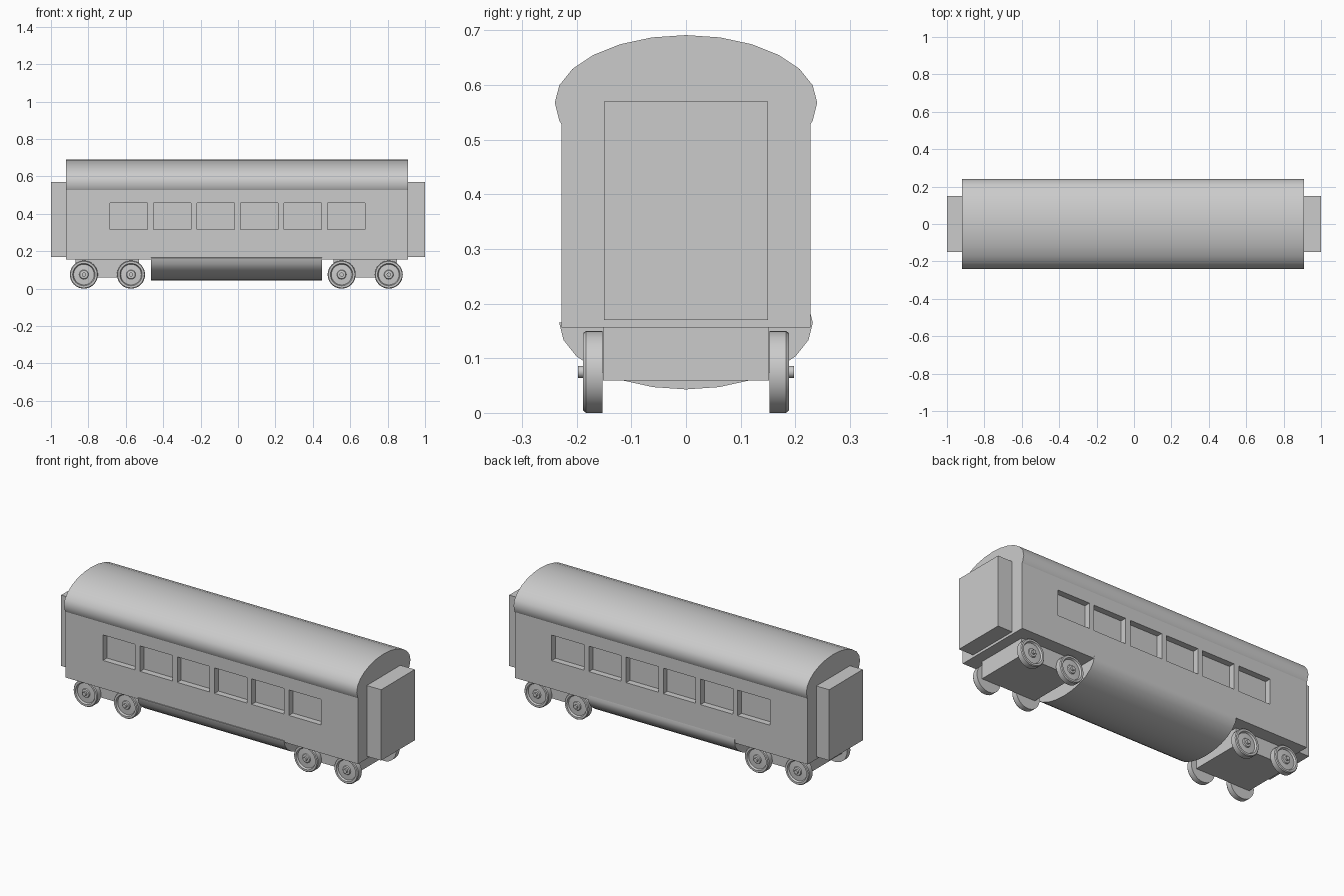
import bpy, bmesh, math
from mathutils import Vector

if "Cube" in bpy.data.objects:
    bpy.data.objects.remove(bpy.data.objects["Cube"])

X0, X1 = -0.92, 0.91          # carriage body ends
HALF_W = 0.228


def finish(name, bm, smooth=False):
    bmesh.ops.recalc_face_normals(bm, faces=bm.faces)
    me = bpy.data.meshes.new(name)
    bm.to_mesh(me)
    bm.free()
    ob = bpy.data.objects.new(name, me)
    bpy.context.collection.objects.link(ob)
    bpy.ops.object.select_all(action='DESELECT')
    ob.select_set(True)
    bpy.context.view_layer.objects.active = ob
    if smooth:
        bpy.ops.object.shade_smooth_by_angle(angle=math.radians(35))
    return ob


def add_box(bm, lo, hi):
    lo, hi = Vector(lo), Vector(hi)
    for v in bmesh.ops.create_cube(bm, size=1)['verts']:
        v.co = (lo + hi) / 2 + v.co * (hi - lo)


def box(name, lo, hi):
    bm = bmesh.new()
    add_box(bm, lo, hi)
    return finish(name, bm)


def extrude_x(name, profile, x0, x1):
    bm = bmesh.new()
    face = bm.faces.new([bm.verts.new((x0, y, z)) for y, z in profile])
    new = bmesh.ops.extrude_face_region(bm, geom=[face], use_keep_orig=True)['geom']
    for v in new:
        if isinstance(v, bmesh.types.BMVert):
            v.co.x = x1
    return finish(name, bm, True)


def arc(a, b, cz, start, end):
    return [(a * math.cos(math.radians(d)), cz + b * math.sin(math.radians(d)))
            for d in range(start, end + 1, 15)]


def lathe_y(name, profile, cx, cz, side, n=32):
    bm = bmesh.new()
    rings = [[bm.verts.new((cx + r * math.cos(i * math.tau / n), side * y,
                            cz + r * math.sin(i * math.tau / n)))
              for i in range(n)] for r, y in profile]
    for a, b in zip(rings, rings[1:]):
        for i in range(n):
            j = (i + 1) % n
            bm.faces.new((a[i], a[j], b[j], b[i]))
    bm.faces.new(rings[0])
    bm.faces.new(rings[-1])
    return finish(name, bm, True)


# Carriage body with recessed windows on both sides
body = box("carriage_body", (X0, -HALF_W, 0.156), (X1, HALF_W, 0.53))
bm = bmesh.new()
for i in range(6):
    cx = -0.0025 + (i - 2.5) * 0.2325
    for s in (-1, 1):
        ys = sorted((s * 0.193, s * 0.3))
        add_box(bm, (cx - 0.101, ys[0], 0.315), (cx + 0.101, ys[1], 0.459))
cutter = finish("window_cutter", bm)
cutter.hide_render = True
mod = body.modifiers.new("windows", 'BOOLEAN')
mod.operation = 'DIFFERENCE'
mod.solver = 'EXACT'
mod.object = cutter
bpy.context.view_layer.objects.active = body
bpy.ops.object.modifier_apply(modifier=mod.name)
bpy.data.objects.remove(cutter)

# Curved roof, overhanging the sides slightly
roof = [(HALF_W, 0.528)] + arc(0.24, 0.124, 0.567, -15, 195) + [(-HALF_W, 0.528)]
extrude_x("roof", roof, X0, X1)

# Rounded underfloor equipment casing
extrude_x("underfloor_casing", arc(0.232, 0.122, 0.165, 180, 375), -0.465, 0.45)

# End gangways
box("gangway_left", (-1, -0.15, 0.17), (X0, 0.15, 0.57))
box("gangway_right", (X1, -0.15, 0.17), (1, 0.15, 0.57))

# Bogies with four dished wheels each
wheel = [(0.075, 0.153), (0.075, 0.183), (0.071, 0.188), (0.06, 0.188),
         (0.055, 0.178), (0.025, 0.180), (0.022, 0.186), (0.011, 0.187),
         (0.011, 0.198)]
for label, bx in (("left", -0.698), ("right", 0.68)):
    box("bogie_frame_" + label, (bx - 0.17, -0.152, 0.059), (bx + 0.17, 0.152, 0.156))
    for k in (-1, 1):
        for s in (-1, 1):
            lathe_y("wheel_" + label, wheel, bx + k * 0.126, 0.075, s)
